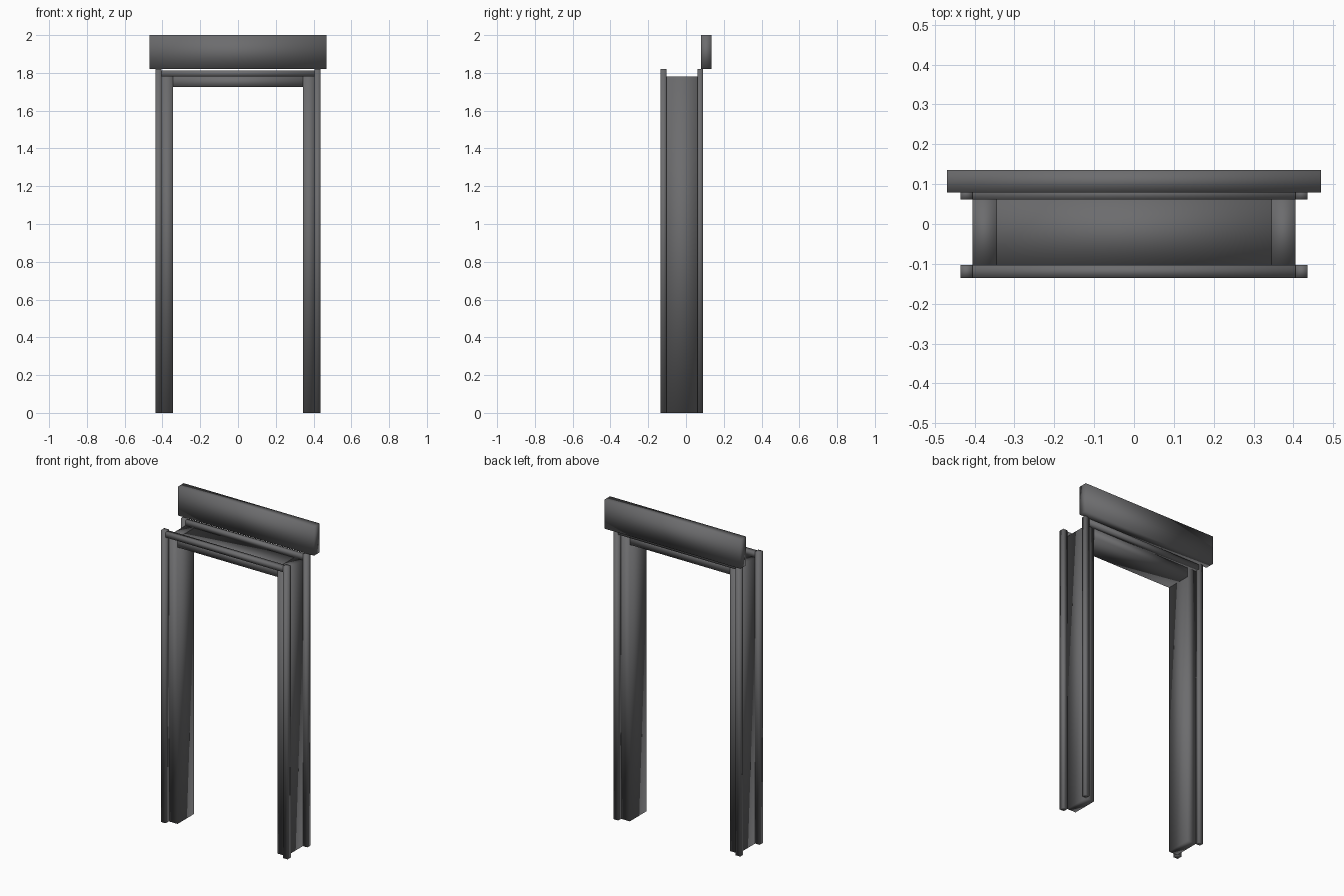
import bpy
import bmesh
from mathutils import Vector

if "Cube" in bpy.data.objects:
    bpy.data.objects.remove(bpy.data.objects["Cube"])

# Dark grey finish shared by every part
finish = bpy.data.materials.new("dark_grey")
finish.diffuse_color = (0.15, 0.15, 0.155, 1)
finish.use_nodes = True
finish.node_tree.nodes["Principled BSDF"].inputs["Base Color"].default_value = finish.diffuse_color


def box(name, x0, x1, y0, y1, z0, z1):
    """Smooth-shaded box between two corners."""
    lo, hi = Vector((x0, y0, z0)), Vector((x1, y1, z1))
    bm = bmesh.new()
    bmesh.ops.create_cube(bm, size=1)
    bmesh.ops.scale(bm, vec=hi - lo, verts=bm.verts)
    bmesh.ops.translate(bm, vec=(lo + hi) / 2, verts=bm.verts)
    for face in bm.faces:
        face.smooth = True
    mesh = bpy.data.meshes.new(name)
    bm.to_mesh(mesh)
    bm.free()
    mesh.materials.append(finish)
    obj = bpy.data.objects.new(name, mesh)
    bpy.context.collection.objects.link(obj)
    return obj


def pair(name, x0, x1, *rest):
    """Left and right copies of an upright."""
    box(name + "_right", x0, x1, *rest)
    box(name + "_left", -x1, -x0, *rest)


INNER, OUTER, EDGE = 0.345, 0.405, 0.436
LINTEL_Z, JAMB_TOP, BAR_TOP, POST_TOP = 1.724, 1.782, 1.813, 1.82

# Door lining: two jambs and the lintel between them
pair("jamb", INNER, OUTER, -0.103, 0.061, 0, JAMB_TOP)
box("lintel", -INNER, INNER, -0.103, 0.061, LINTEL_Z, JAMB_TOP)

# Square trim strips around the lining, front and back
for side, y0, y1 in (("front", -0.135, -0.103), ("back", 0.061, 0.089)):
    pair(side + "_trim", OUTER, EDGE, y0, y1, 0, POST_TOP)
    box(side + "_trim_top", -OUTER, OUTER, y0, y1, JAMB_TOP, BAR_TOP)

# Header board across the back
box("header_board", -0.469, 0.469, 0.079, 0.135, POST_TOP, 2.0)
